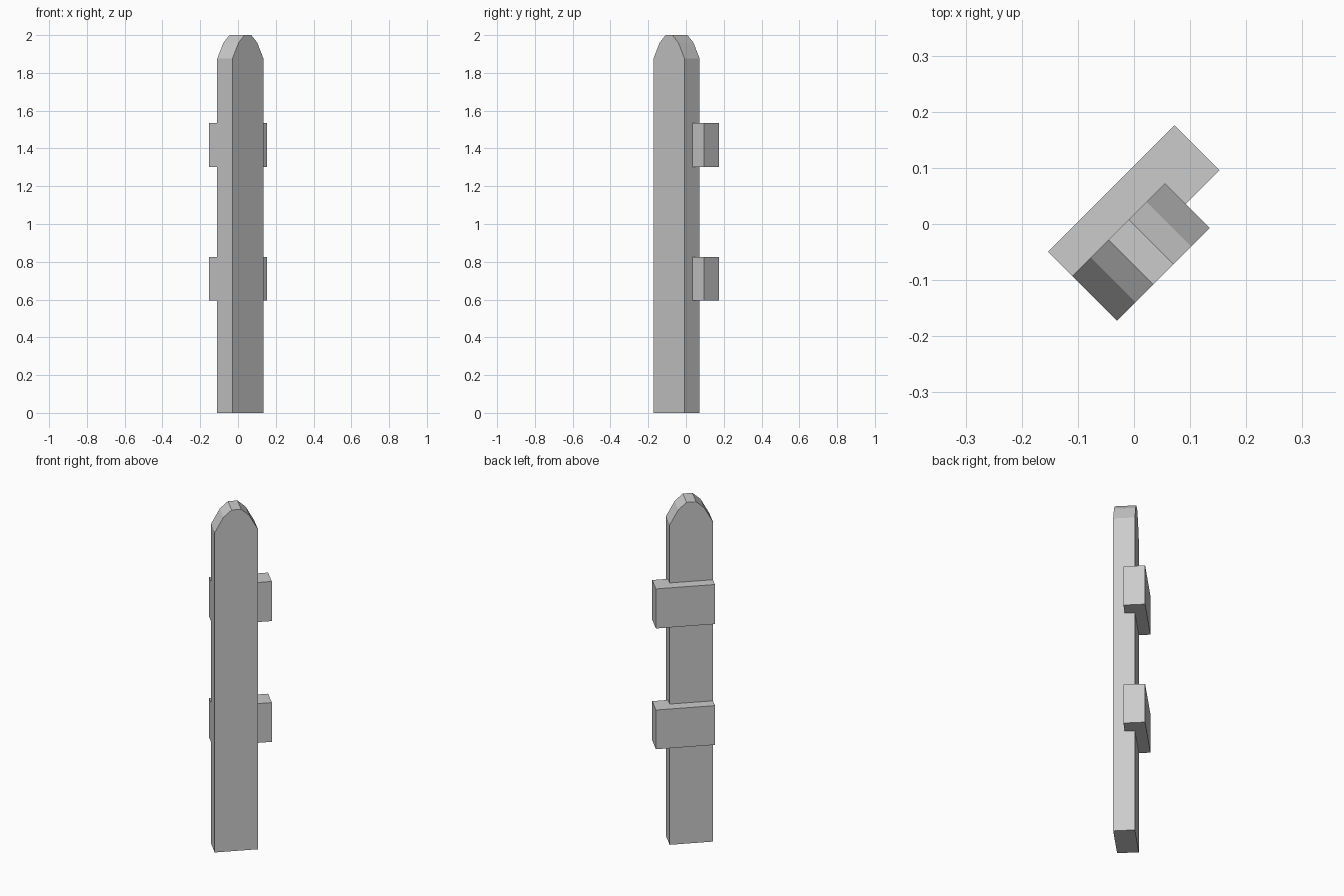
import bpy, bmesh
from math import radians
from mathutils import Matrix

if "Cube" in bpy.data.objects:
    bpy.data.objects.remove(bpy.data.objects["Cube"])

# The whole model is turned 45 degrees about z: u runs along the rails, v across them
TURN = Matrix.Rotation(radians(45), 4, 'Z')


def extrude_profile(name, profile, v0, v1):
    """Extrude a (u, z) outline from v0 to v1, then turn it into place."""
    bm = bmesh.new()
    face = bm.faces.new([bm.verts.new((u, v0, z)) for u, z in profile])
    ext = bmesh.ops.extrude_face_region(bm, geom=[face], use_keep_orig=True)
    moved = [g for g in ext["geom"] if isinstance(g, bmesh.types.BMVert)]
    bmesh.ops.translate(bm, verts=moved, vec=(0, v1 - v0, 0))
    bmesh.ops.transform(bm, matrix=TURN, verts=bm.verts)
    bmesh.ops.recalc_face_normals(bm, faces=bm.faces)
    mesh = bpy.data.meshes.new(name)
    bm.to_mesh(mesh)
    bm.free()
    obj = bpy.data.objects.new(name, mesh)
    bpy.context.collection.objects.link(obj)
    return obj


# Picket: tall board with a faceted rounded top
MID = -0.0265
half = [(0.1167, 0.0), (0.1167, 1.875), (0.070, 1.96), (0.0255, 2.0)]
outline = [(MID + d, z) for d, z in half] + [(MID - d, z) for d, z in reversed(half)]
extrude_profile("picket", outline, -0.1007, 0.0125)

# Rails: two short beams behind the picket, flush with it at one end
for name, z0, z1 in (("lower_rail", 0.595, 0.825), ("upper_rail", 1.303, 1.535)):
    extrude_profile(name, [(-0.1432, z0), (0.1754, z0), (0.1754, z1), (-0.1432, z1)],
                    -0.040, 0.0733)
